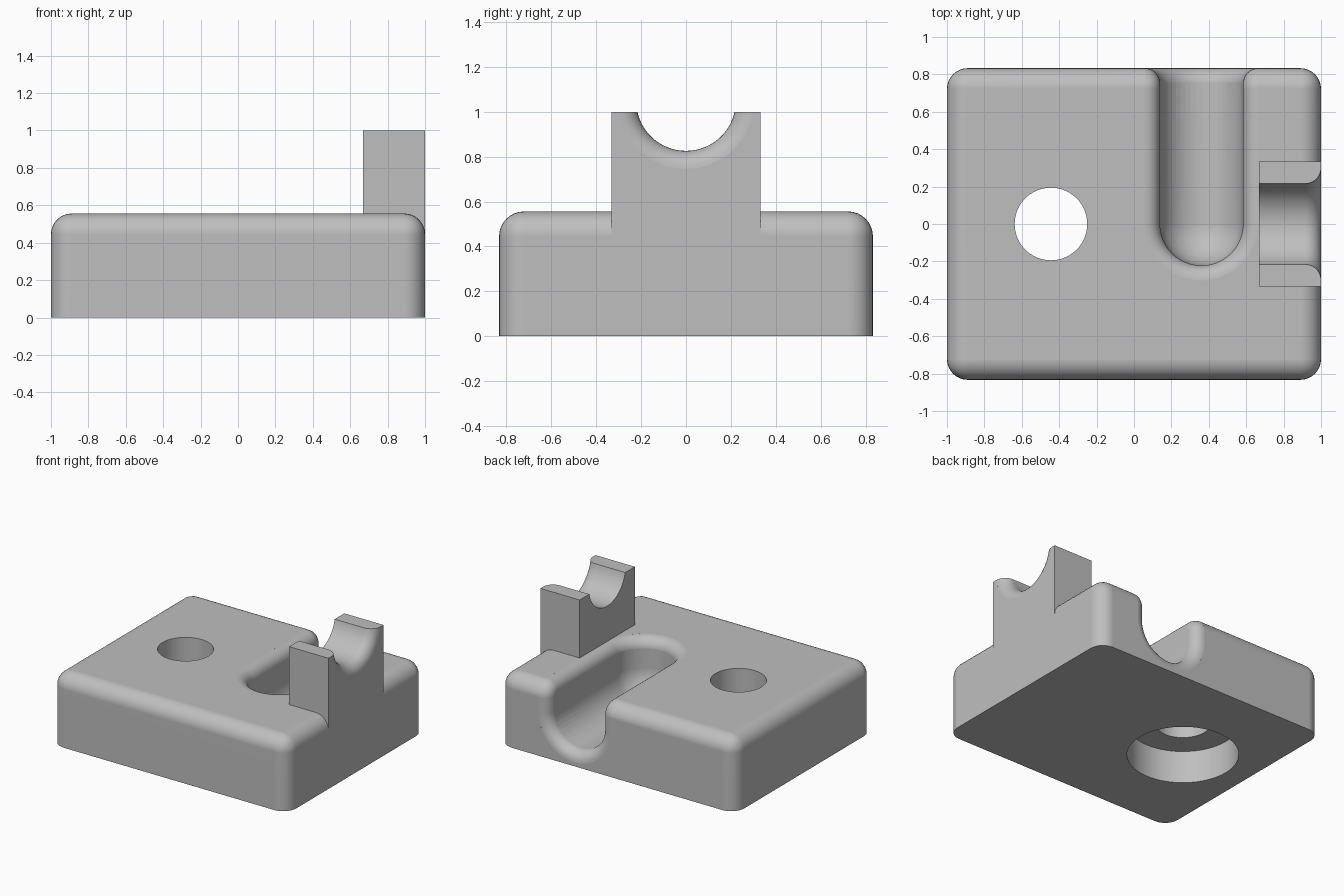
import bpy, bmesh
from math import sin, cos, pi
from mathutils import Matrix, Vector

cube = bpy.data.objects.get("Cube")
if cube:
    bpy.data.objects.remove(cube, do_unlink=True)

# Main sizes
HALF_X, HALF_Y, TOP = 1.0, 0.833, 0.556
EDGE_R, LIP_R = 0.111, 0.083
SLOT_X, SLOT_R, SLOT_Z = 0.361, 0.222, 0.333
HOLE_X = -0.444

gray = bpy.data.materials.new("light_gray")
gray.use_nodes = True
color = (0.52, 0.52, 0.52, 1)
gray.diffuse_color = color
gray.node_tree.nodes["Principled BSDF"].inputs["Base Color"].default_value = color


def to_object(name, bm):
    bmesh.ops.recalc_face_normals(bm, faces=bm.faces[:])
    mesh = bpy.data.meshes.new(name)
    bm.to_mesh(mesh)
    bm.free()
    mesh.materials.append(gray)
    obj = bpy.data.objects.new(name, mesh)
    bpy.context.collection.objects.link(obj)
    return obj


def box(lo, hi):
    bm = bmesh.new()
    lo, hi = Vector(lo), Vector(hi)
    size = hi - lo
    bmesh.ops.create_cube(bm, size=1, matrix=Matrix.Translation((lo + hi) / 2) @ Matrix.Diagonal((*size, 1)))
    return bm


def post_cylinder(name, x, radius, z0, z1):
    bm = bmesh.new()
    bmesh.ops.create_cone(bm, cap_ends=True, segments=64, radius1=radius, radius2=radius,
                          depth=z1 - z0, matrix=Matrix.Translation((x, 0, (z0 + z1) / 2)))
    return to_object(name, bm)


def bridge(bm, a, b):
    for i in range(len(a)):
        j = (i + 1) % len(a)
        bm.faces.new((a[i], a[j], b[j], b[i]))


def combine(target, tool, operation="DIFFERENCE"):
    mod = target.modifiers.new("cut", "BOOLEAN")
    mod.operation, mod.solver, mod.object = operation, "EXACT", tool
    bpy.context.view_layer.objects.active = target
    bpy.ops.object.modifier_apply(modifier=mod.name)
    bpy.data.objects.remove(tool, do_unlink=True)


def lip_arc(steps=8):
    """Depth below the surface and outward offset along a rounded lip."""
    angles = [pi / 2 * (i + 0.15) / (steps + 0.15) for i in range(steps + 1)]
    return [(LIP_R * (1 - cos(a)), LIP_R * (1 - sin(a))) for a in angles]


# Block with rounded sides and top, sharp underneath
bm = box((-HALF_X, -HALF_Y, 0), (HALF_X, HALF_Y, TOP))
rounded = [e for e in bm.edges if max(v.co.z for v in e.verts) > 0.1]
bmesh.ops.bevel(bm, geom=rounded, offset=EDGE_R, segments=8, profile=0.5, affect="EDGES")
block = to_object("fixture_block", bm)

# Screw hole with a wide counterbore underneath
combine(block, post_cylinder("hole_cutter", HOLE_X, 0.194, -0.2, 0.8))
combine(block, post_cylinder("counterbore_cutter", HOLE_X, 0.389, -0.2, 0.25))

# Round-bottomed slot, open at the top and back
bm = bmesh.new()
for y in (0, 1.1):
    for z in (SLOT_Z, 0.8):
        bmesh.ops.create_uvsphere(bm, u_segments=48, v_segments=24, radius=SLOT_R,
                                  matrix=Matrix.Translation((SLOT_X, y, z)))
bmesh.ops.delete(bm, geom=bm.faces[:] + bm.edges[:], context="EDGES_FACES")
hull = bmesh.ops.convex_hull(bm, input=bm.verts[:])
bmesh.ops.delete(bm, geom=[v for v in bm.verts if not v.link_faces], context="VERTS")
slot = to_object("slot_cutter", bm)


def slot_rim(d, o):
    """Closed rim loop at depth d, spread out by o from the slot middle."""
    half = [pi * i / 24 for i in range(25)]
    quarter = [pi / 2 * i / 8 for i in range(9)]
    r = EDGE_R - d
    side = [(HALF_Y - EDGE_R + r * sin(a), TOP - EDGE_R + r * cos(a)) for a in quarter]
    front = [(SLOT_X + o * cos(a), -o * sin(a), TOP - d) for a in half]
    back = [(SLOT_X - o * cos(a), HALF_Y - d, SLOT_Z - o * sin(a)) for a in half]
    return (front + [(SLOT_X - o, y, z) for y, z in side] + back
            + [(SLOT_X + o, y, z) for y, z in reversed(side)])


# Rounded lip that follows the slot rim
profile = [(-0.05, SLOT_R + LIP_R)] + [(d, SLOT_R + o - 0.0004) for d, o in lip_arc()]
profile += [(LIP_R, SLOT_R - 0.1), (-0.05, SLOT_R - 0.1)]
bm = bmesh.new()
loops = [[bm.verts.new(p) for p in slot_rim(d, o)] for d, o in profile]
for i, loop in enumerate(loops):
    bridge(bm, loop, loops[(i + 1) % len(loops)])
lip = to_object("slot_lip_cutter", bm)
combine(block, slot)
combine(block, lip)

# Upright with a round cradle, its lip rounded on the outer side
upright = to_object("cradle_upright", box((0.667, -0.333, 0.2), (HALF_X, 0.333, 1.0)))
profile = [(0.5, SLOT_R)] + [(HALF_X - d, SLOT_R + o) for d, o in reversed(lip_arc())]
profile += [(1.1, SLOT_R + LIP_R)]
bm = bmesh.new()
rings = [[bm.verts.new((x, r * cos(2 * pi * i / 64), 1.048 + r * sin(2 * pi * i / 64)))
          for i in range(64)] for x, r in profile]
for a, b in zip(rings, rings[1:]):
    bridge(bm, a, b)
bm.faces.new(rings[0])
bm.faces.new(rings[-1])
combine(upright, to_object("cradle_cutter", bm))
combine(block, upright, "UNION")

# Smooth rounded areas, keep crisp edges
bpy.ops.object.select_all(action="DESELECT")
block.select_set(True)
bpy.context.view_layer.objects.active = block
bpy.ops.object.shade_smooth_by_angle(angle=0.6)
normals = block.modifiers.new("weighted_normals", "WEIGHTED_NORMAL")
normals.keep_sharp = True
